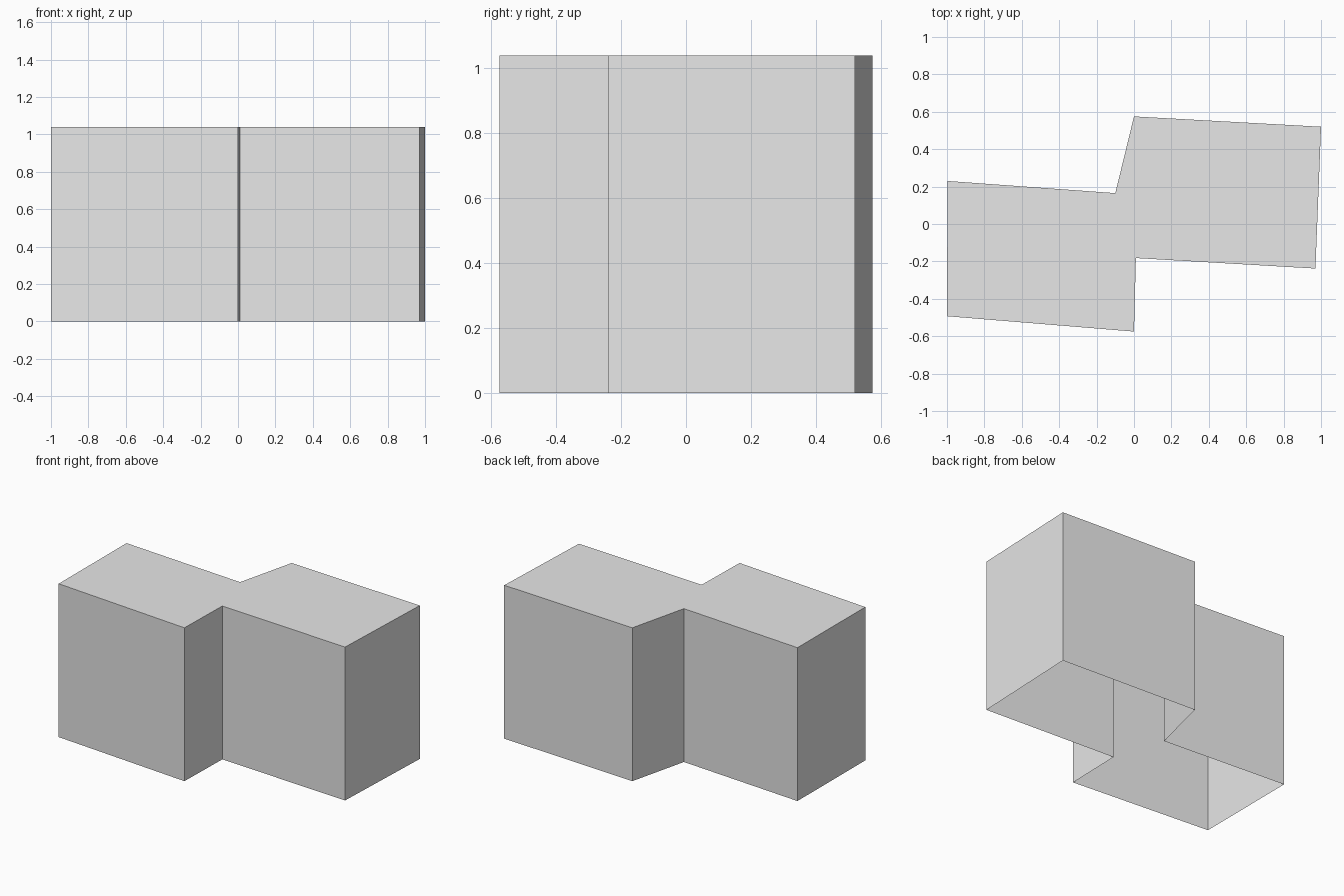
import bpy
import bmesh

cube = bpy.data.objects.get("Cube")
if cube:
    bpy.data.objects.remove(cube, do_unlink=True)

HEIGHT = 1.04

# Footprint of the two staggered blocks, counter-clockwise from above
FOOTPRINT = [(-1, -0.493), (0, -0.575), (0.01, -0.182), (0.97, -0.238),
             (1, 0.52), (0, 0.575), (-0.1, 0.165), (-0.997, 0.23)]

# Plain light grey
grey = bpy.data.materials.new("light_grey")
grey.use_nodes = True
colour = (0.8, 0.8, 0.8, 1)
grey.diffuse_color = colour
grey.node_tree.nodes["Principled BSDF"].inputs["Base Color"].default_value = colour

# Walls and flat roof, open underneath
bm = bmesh.new()
base = [bm.verts.new((x, y, 0)) for x, y in FOOTPRINT]
top = [bm.verts.new((x, y, HEIGHT)) for x, y in FOOTPRINT]
for i in range(len(base)):
    j = (i + 1) % len(base)
    bm.faces.new((base[i], base[j], top[j], top[i]))
bm.faces.new(top)

mesh = bpy.data.meshes.new("building_shell")
bm.to_mesh(mesh)
bm.free()
mesh.materials.append(grey)
shell = bpy.data.objects.new("building_shell", mesh)
bpy.context.scene.collection.objects.link(shell)
